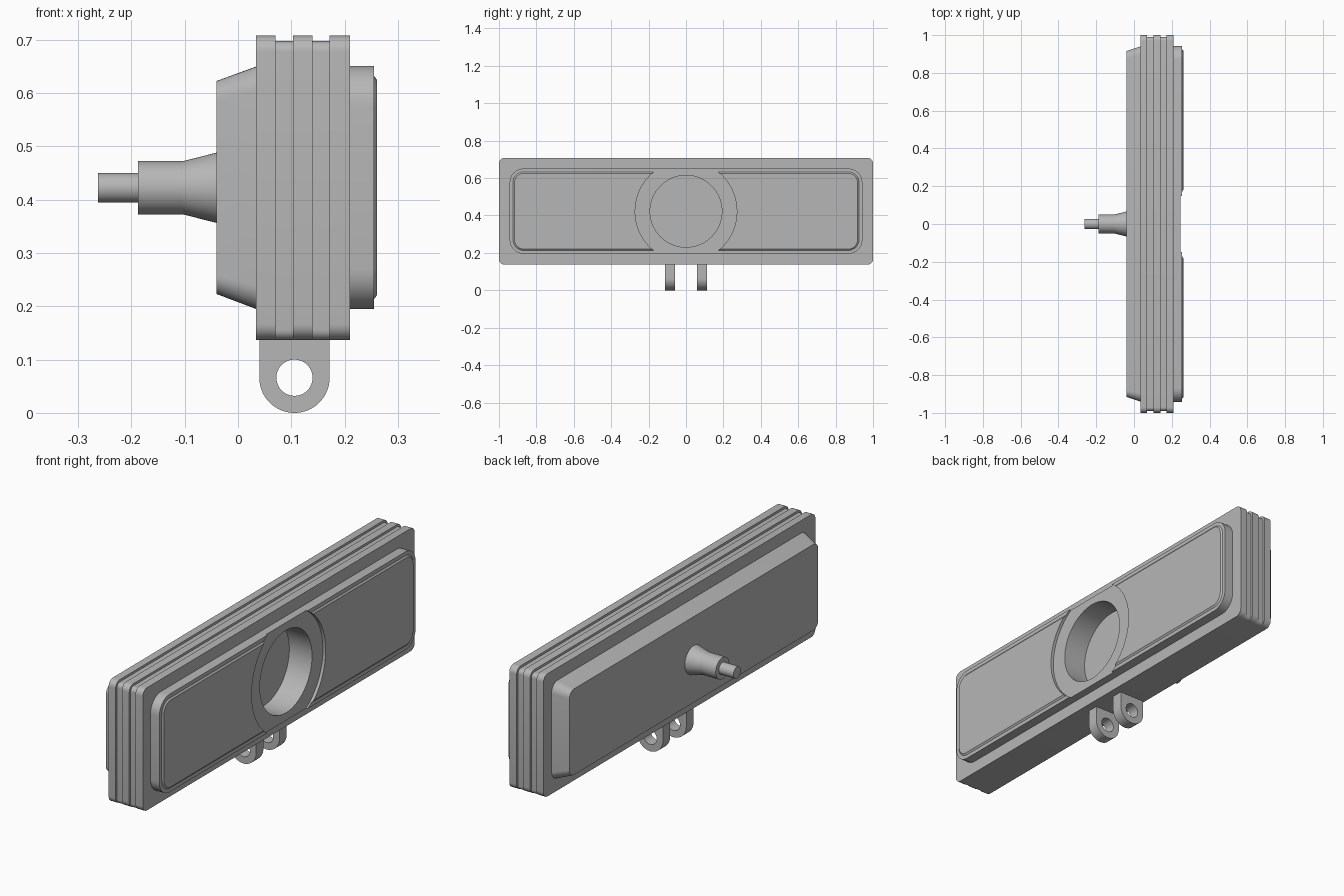
import bpy
import bmesh
from math import cos, sin, pi, radians
from mathutils import Matrix

cube = bpy.data.objects.get("Cube")
if cube:
    bpy.data.objects.remove(cube, do_unlink=True)

grey = bpy.data.materials.new("plain grey")
grey.use_nodes = True
grey.diffuse_color = (0.47, 0.47, 0.47, 1)
grey.node_tree.nodes["Principled BSDF"].inputs["Base Color"].default_value = grey.diffuse_color

MID = 0.4225  # height of the long axis


def make_object(name, bm):
    bmesh.ops.recalc_face_normals(bm, faces=bm.faces)
    mesh = bpy.data.meshes.new(name)
    bm.to_mesh(mesh)
    bm.free()
    mesh.materials.append(grey)
    obj = bpy.data.objects.new(name, mesh)
    bpy.context.collection.objects.link(obj)
    return obj


def loft(name, rings):
    """Skin rings with equal point counts and cap both ends."""
    bm = bmesh.new()
    rows = [[bm.verts.new(p) for p in ring] for ring in rings]
    n = len(rows[0])
    for a, b in zip(rows, rows[1:]):
        for i in range(n):
            j = (i + 1) % n
            bm.faces.new((a[i], a[j], b[j], b[i]))
    bm.faces.new(rows[0])
    bm.faces.new(rows[-1])
    return make_object(name, bm)


def rounded(x, half_y, low, high, r, steps=8):
    """Rounded rectangle standing across the x axis."""
    corners = [(half_y - r, high - r), (r - half_y, high - r),
               (r - half_y, low + r), (half_y - r, low + r)]
    return [(x, cy + r * cos(a), cz + r * sin(a))
            for q, (cy, cz) in enumerate(corners)
            for a in [(q + k / steps) * pi / 2 for k in range(steps + 1)]]


def circle(x, r, n=64):
    return [(x, r * cos(2 * pi * k / n), MID + r * sin(2 * pi * k / n)) for k in range(n)]


def cut(target, cutter):
    mod = target.modifiers.new("cut", 'BOOLEAN')
    mod.operation = 'DIFFERENCE'
    mod.solver = 'EXACT'
    mod.object = cutter
    bpy.context.view_layer.objects.active = target
    bpy.ops.object.modifier_apply(modifier=mod.name)


# Ribbed housing: full-size ribs, shallower grooves, flat underside
rings = []
for start, end, inset in [(0.034, 0.07, 0), (0.07, 0.103, 0.0105), (0.103, 0.14, 0),
                          (0.14, 0.172, 0.0105), (0.172, 0.21, 0)]:
    for x in (start, end):
        rings.append(rounded(x, 1 - inset, 0.137, 0.708 - inset, 0.03 - inset))
housing = loft("ribbed_housing", rings)

# Tapered cover on the rear
back_cover = loft("back_cover", [rounded(-0.04, 0.915, 0.223, 0.623, 0.035),
                                 rounded(0.034, 0.94, 0.195, 0.65, 0.045),
                                 rounded(0.045, 0.94, 0.195, 0.65, 0.045)])

# Front panel with a thin chamfered lip
panel = loft("front_panel", [rounded(x, 0.943 - i, 0.195 + i, 0.651 - i, 0.075 - i)
                             for x, i in [(0.2, 0), (0.255, 0), (0.255, 0.018), (0.261, 0.026)]])

# Round recess in the panel and the deep central bore
recess = loft("recess_cutter", [circle(0.247, 0.272), circle(0.3, 0.272)])
bore = loft("bore_cutter", [circle(0.13, 0.192), circle(0.32, 0.192)])
cut(panel, recess)
cut(panel, bore)
cut(housing, bore)

# Stepped stem on the rear
stem = loft("rear_stem", [circle(x, r) for x, r in [
    (-0.03, 0.066), (-0.04, 0.066), (-0.103, 0.05), (-0.188, 0.05),
    (-0.188, 0.0275), (-0.263, 0.0275)]])

# Pair of drilled mounting lugs underneath
LUG_X, LUG_R = 0.106, 0.066
lugs = []
bm = bmesh.new()
bmesh.ops.create_cone(bm, cap_ends=True, segments=48, radius1=0.034, radius2=0.034, depth=0.4,
                      matrix=Matrix.Translation((LUG_X, 0, LUG_R)) @ Matrix.Rotation(pi / 2, 4, 'X'))
drill = make_object("lug_hole_cutter", bm)
outline = [(LUG_X + LUG_R, 0.142), (LUG_X - LUG_R, 0.142)]
outline += [(LUG_X - LUG_R * cos(pi * k / 32), LUG_R - LUG_R * sin(pi * k / 32)) for k in range(33)]
for side, name in [(-1, "right_lug"), (1, "left_lug")]:
    lug = loft(name, [[(x, side * y, z) for x, z in outline] for y in (0.059, 0.112)])
    cut(lug, drill)
    lugs.append(lug)

for helper in (recess, bore, drill):
    bpy.data.objects.remove(helper, do_unlink=True)

# Smooth the curves, keep the edges crisp
bpy.ops.object.select_all(action='DESELECT')
for obj in [housing, back_cover, panel, stem] + lugs:
    obj.select_set(True)
bpy.context.view_layer.objects.active = housing
bpy.ops.object.shade_smooth_by_angle(angle=radians(14))
